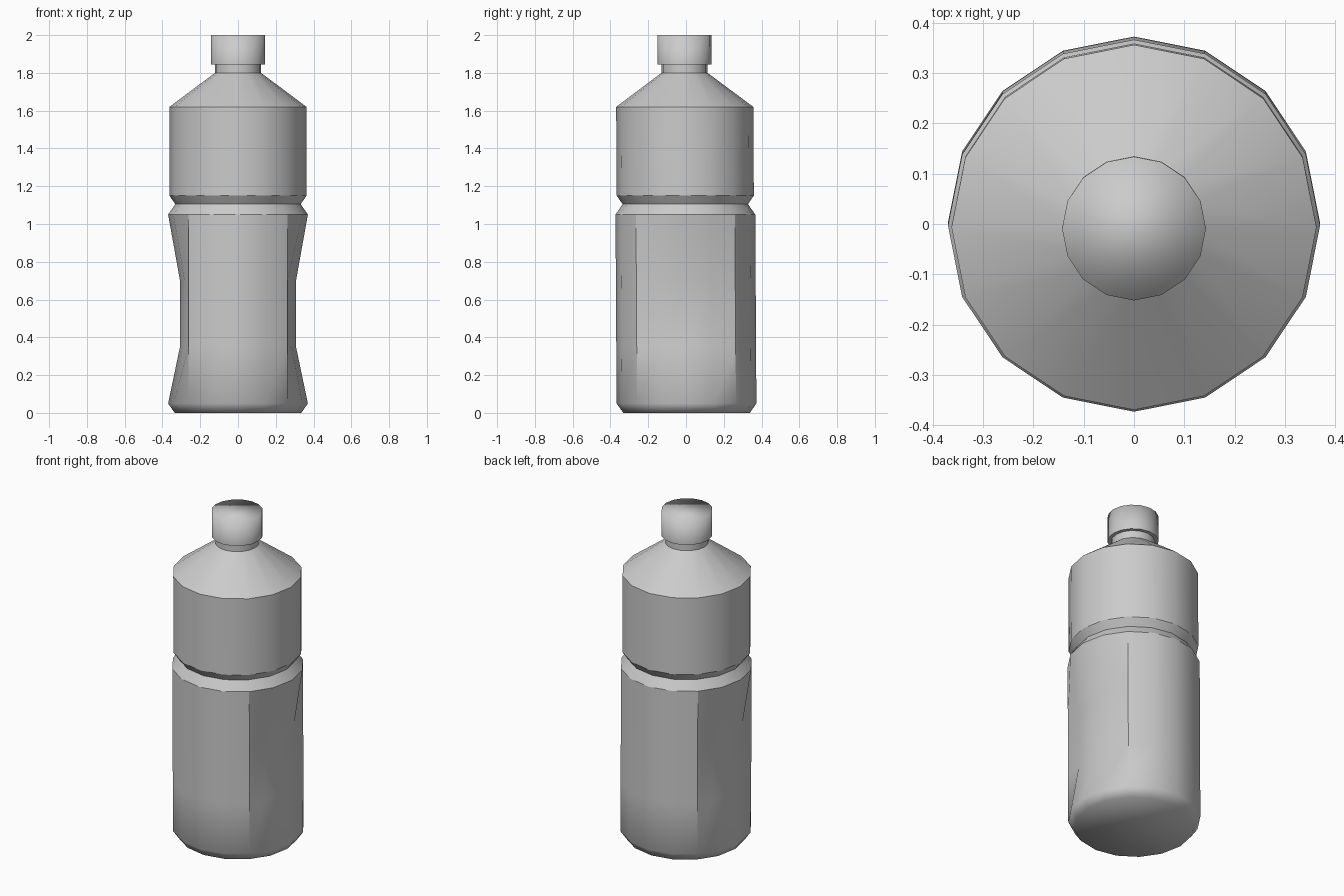
import bpy, bmesh, math

if "Cube" in bpy.data.objects:
    bpy.data.objects.remove(bpy.data.objects["Cube"])

SIDES = 16


def lathe(name, profile, soft=lambda z: False, grip=None):
    """Revolve (radius, z) rings, cap both ends, crease all but soft edges."""
    bm = bmesh.new()
    rings = []
    for r, z in profile:
        ring = []
        for i in range(SIDES):
            a = 2 * math.pi * i / SIDES
            x, y = r * math.cos(a), r * math.sin(a)
            # pinch the columns between the 45 degree lines on both sides
            if grip and z in grip and abs(math.cos(a)) > 0.8:
                x *= grip[z]
            # very slight backward-to-forward lean of the bottle
            ring.append(bm.verts.new((x, y + 0.003 - 0.006 * z, z)))
        rings.append(ring)
    for lo, hi in zip(rings, rings[1:]):
        for i in range(SIDES):
            j = (i + 1) % SIDES
            bm.faces.new((lo[i], lo[j], hi[j], hi[i]))
    bm.faces.new(rings[0][::-1])
    bm.faces.new(rings[-1])
    bmesh.ops.recalc_face_normals(bm, faces=bm.faces)
    for f in bm.faces:
        f.smooth = True
    for e in bm.edges:
        z = sum(v.co.z for v in e.verts) / 2
        e.smooth = soft(z) or e.calc_face_angle(0) < math.radians(28)
    me = bpy.data.meshes.new(name)
    bm.to_mesh(me)
    bm.free()
    ob = bpy.data.objects.new(name, me)
    bpy.context.collection.objects.link(ob)
    return ob


# Bottle: base chamfer, gripped lower body, groove, upper body, shoulder, neck
lathe("bottle_body",
      [(0.335, 0.0), (0.37, 0.05), (0.37, 0.35), (0.37, 0.70), (0.37, 1.05),
       (0.332, 1.105), (0.363, 1.15), (0.363, 1.62), (0.122, 1.80),
       (0.122, 1.85)],
      soft=lambda z: z < 0.1,
      grip={0.35: 0.83, 0.70: 0.83})

# Screw cap, softly shaded over its top rim
lathe("cap", [(0.143, 1.845), (0.143, 2.0)], soft=lambda z: z > 1.95)
